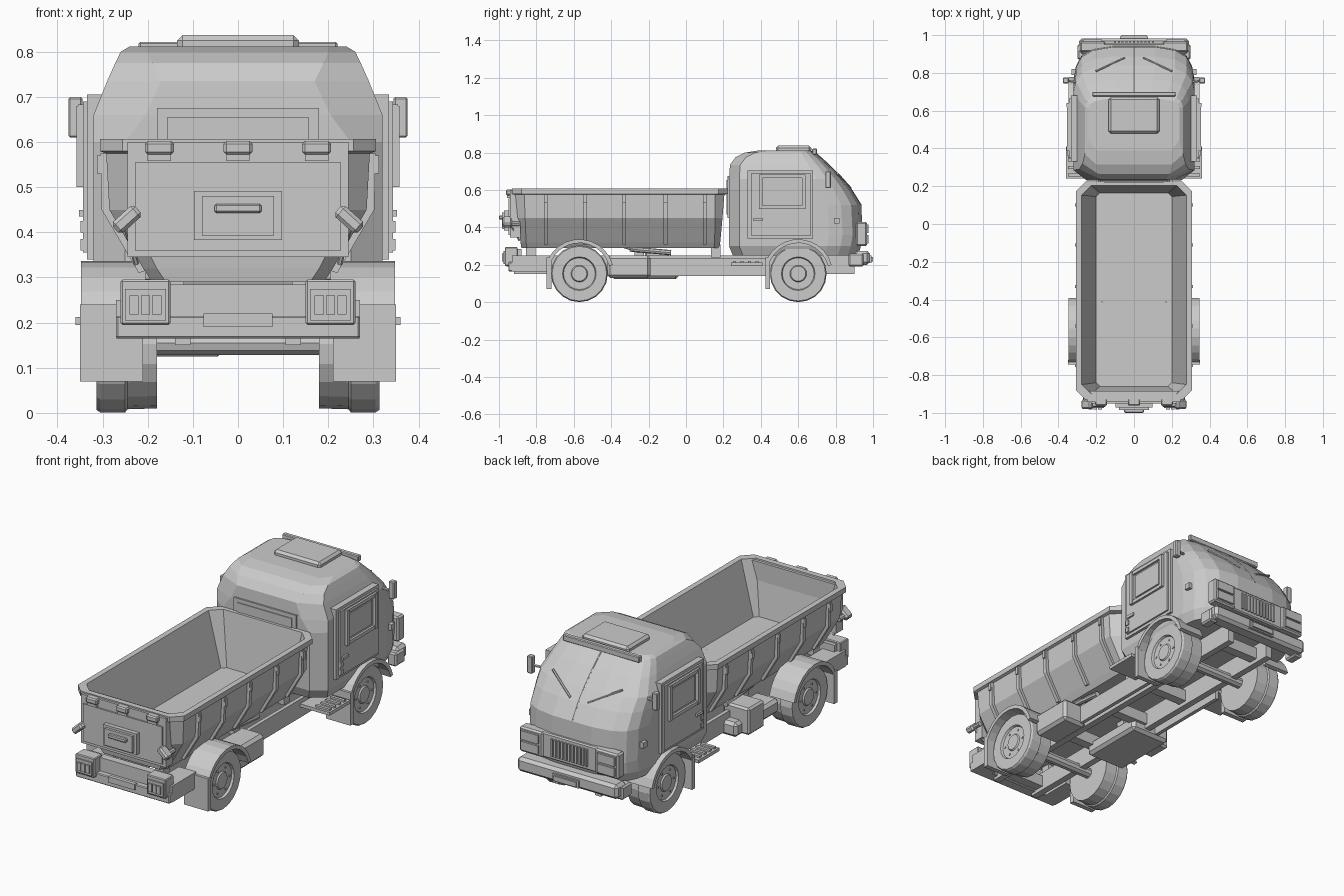
import bpy, bmesh
from math import sin, cos, pi, radians
from mathutils import Vector, Matrix

if "Cube" in bpy.data.objects:
    bpy.data.objects.remove(bpy.data.objects["Cube"])

grey = bpy.data.materials.new("plain grey")
grey.use_nodes = True
COLOUR = (0.6, 0.6, 0.6, 1)
grey.diffuse_color = COLOUR
grey.node_tree.nodes["Principled BSDF"].inputs["Base Color"].default_value = COLOUR


def finish(name, bm, mirror=False, bevel=0):
    bmesh.ops.recalc_face_normals(bm, faces=bm.faces)
    mesh = bpy.data.meshes.new(name)
    bm.to_mesh(mesh)
    bm.free()
    mesh.materials.append(grey)
    ob = bpy.data.objects.new(name, mesh)
    bpy.context.scene.collection.objects.link(ob)
    if bevel:
        mod = ob.modifiers.new("Bevel", 'BEVEL')
        mod.width, mod.segments = bevel, 1
    if mirror:
        ob.modifiers.new("Mirror", 'MIRROR').use_mirror_merge = False
    return ob


def box(name, x, y, z, mirror=False, bevel=0, turn=0):
    """Box from (low, high) spans, optionally turned about its centre."""
    bm = bmesh.new()
    bmesh.ops.create_cube(bm, size=1)
    mid = Vector([(a + b) / 2 for a, b in (x, y, z)])
    size = [b - a for a, b in (x, y, z)]
    bm.transform(Matrix.Translation(mid) @ Matrix.Rotation(radians(turn), 4, 'Y')
                 @ Matrix.Diagonal((*size, 1)))
    return finish(name, bm, mirror, bevel)


def loft(name, rings, mirror=False):
    """Skin a list of equal point rings and cap both ends."""
    bm = bmesh.new()
    rows = [[bm.verts.new(p) for p in ring] for ring in rings]
    n = len(rows[0])
    for a, b in zip(rows, rows[1:]):
        for i in range(n):
            j = (i + 1) % n
            bm.faces.new((a[i], a[j], b[j], b[i]))
    bm.faces.new(rows[0])
    bm.faces.new(rows[-1])
    return finish(name, bm, mirror)


def lathe(name, profile, y, z, sides=20, mirror=True):
    """Turn (x, radius) points about the x axis."""
    turns = [2 * pi * i / sides for i in range(sides)]
    return loft(name, [[(x, y + r * cos(a), z + r * sin(a)) for a in turns]
                       for x, r in profile], mirror)


def bar(name, a, b, r, mirror=False, sides=6):
    a, b = Vector(a), Vector(b)
    bm = bmesh.new()
    bmesh.ops.create_cone(bm, cap_ends=True, segments=sides, radius1=r, radius2=r,
                          depth=(b - a).length)
    bm.transform(Matrix.Translation((a + b) / 2)
                 @ (b - a).to_track_quat('Z', 'Y').to_matrix().to_4x4())
    return finish(name, bm, mirror)


def mirrored(half):
    return half + [(-x, y, z) for x, y, z in reversed(half)]


# Cab shell: slices of height, back, front, half width, rear flat and nose depth
def cab_ring(z, y0, y1, w, rear, d):
    return mirrored([(w * .35, y1, z), (w * .68, y1 - d * .1, z), (w * .87, y1 - d * .3, z),
                     (w * .96, y1 - d * .6, z), (w, y1 - d, z), (w, y0 + .055, z), (rear, y0, z)])


loft("cab", [cab_ring(*s) for s in (
    (.25, .25, .92, .30, .23, .18), (.30, .23, .935, .32, .25, .18), (.36, .23, .945, .32, .25, .18),
    (.52, .23, .937, .32, .25, .18), (.60, .23, .887, .32, .25, .16), (.66, .23, .838, .32, .205, .14),
    (.735, .235, .765, .290, .17, .11), (.775, .265, .72, .272, .19, .09),
    (.80, .315, .69, .26, .20, .07), (.812, .39, .665, .24, .20, .05))])
box("roof_hatch", (-.135, .135), (.48, .67), (.80, .837), bevel=.012)
box("roof_visor", (-.22, .22), (.675, .70), (.79, .822), bevel=.004)
box("rear_window_frame", (-.18, .18), (.222, .245), (.45, .675))
box("rear_window", (-.157, .157), (.217, .235), (.47, .655))

# Windscreen divider and wipers
screen = [(.935, .52), (.885, .60), (.836, .66), (.763, .735), (.718, .775), (.69, .80)]
for (ya, za), (yb, zb) in zip(screen, screen[1:]):
    bar("screen_divider", (0, ya, za), (0, yb, zb), .004)
bar("wiper", (.05, .88, .61), (.20, .81, .688), .006, True)

# Doors with framed windows, mirrors and handles
box("door", (.30, .334), (.33, .68), (.34, .705), True)
box("door_panel", (.32, .343), (.35, .665), (.355, .69), True)
for y in (.39, .62):
    box("window_post", (.33, .358), (y, y + .02), (.50, .68), True)
for z in (.50, .665):
    box("window_rail", (.33, .354), (.39, .64), (z, z + .018), True)
box("door_window", (.33, .349), (.425, .605), (.53, .655), True)
box("door_handle", (.33, .352), (.36, .41), (.435, .45), True)
for z in (.36, .40):
    box("door_hinge", (.33, .349), (.35, .37), (z, z + .025), True)
box("mirror", (.345, .376), (.745, .775), (.61, .70), True, .004)
bar("mirror_arm", (.30, .75, .65), (.36, .76, .65), .007, True)
box("side_marker", (.28, .33), (.79, .82), (.42, .45), True)

# Nose: grille, headlamps and bumper
box("grille_panel", (-.17, .17), (.90, .957), (.30, .43), bevel=.006)
for i in range(11):
    x = -.10 + i * .02
    box("grille_slat", (x - .005, x + .005), (.94, .967), (.32, .41))
box("headlamp_housing", (.15, .285), (.91, .967), (.30, .43), True, .008)
for z in (.315, .37):
    box("headlamp", (.17, .27), (.95, .977), (z, z + .045), True)
box("front_bumper", (-.29, .29), (.90, .983), (.20, .275), bevel=.015)
box("bumper_end", (.25, .30), (.87, .95), (.19, .26), True, .008)
box("front_plate", (-.075, .075), (.97, .992), (.21, .25))
box("front_plate_face", (-.065, .065), (.98, 1.0), (.217, .243))


# Load body: hollow hopper with chamfered corners
def tub_ring(z, w, y0, y1, c):
    return mirrored([(w - c, y1, z), (w, y1 - c, z), (w, y0 + c, z), (w - c, y0, z)])


loft("load_body", [tub_ring(*s) for s in (
    (.29, .19, -.88, .18, .03), (.32, .21, -.885, .183, .03), (.45, .285, -.90, .195, .04),
    (.575, .292, -.915, .205, .05), (.58, .306, -.93, .225, .05), (.607, .306, -.93, .225, .05),
    (.607, .277, -.90, .203, .05), (.33, .20, -.86, .165, .02))])
rib = ((.286, .575), (.305, .575), (.302, .45), (.22, .31), (.205, .315), (.28, .45))
for y in (-.75, -.54, -.33, -.11, .10):
    loft("body_rib", [[(x, yy, z) for x, z in rib] for yy in (y - .01, y + .01)], True)
    box("rib_hook", (.29, .312), (y - .008, y + .008), (.53, .57), True)

# Tailgate with hinges, latches and a handle box
box("tailgate", (-.245, .245), (-.942, -.885), (.345, .60))
box("tailgate_panel", (-.228, .228), (-.95, -.93), (.36, .555))
for x in (-.174, 0, .174):
    box("tailgate_hinge", (x - .032, x + .032), (-.962, -.92), (.572, .602), bevel=.006)
    box("hinge_leaf", (x - .026, x + .026), (-.956, -.93), (.558, .575))
box("handle_box", (-.097, .097), (-.972, -.94), (.383, .492))
box("handle_panel", (-.08, .08), (-.985, -.96), (.393, .48))
box("tailgate_handle", (-.052, .052), (-1.0, -.97), (.443, .463), bevel=.004)
box("latch", (.213, .28), (-.98, -.93), (.412, .445), True, .008, turn=42)
bar("latch_pivot", (.255, -.975, .42), (.255, -.89, .42), .012, True, 8)
bar("lower_latch_arm", (.25, -.94, .42), (.225, -.89, .33), .006, True)

# Chassis rails, cross members and axles
box("chassis_rail", (.105, .14), (-.92, .90), (.15, .25), True)
for y in (-.86, -.38, -.05, .25, .80):
    box("cross_member", (-.11, .11), (y - .025, y + .025), (.17, .23))
for y in (-.57, .60):
    lathe("axle", [(-.22, .028), (.22, .028)], y, .155, 10, False)
box("side_skirt", (.17, .19), (-.19, .43), (.14, .235), True)
box("fuel_tank", (.15, .29), (-.42, -.19), (.13, .25), bevel=.015)
box("equipment_box", (-.30, -.15), (-.22, -.09), (.13, .27), bevel=.01)
box("central_tank", (-.26, -.03), (-.40, -.04), (.125, .20), bevel=.015)
for y in (-.83, -.25, .16):
    box("body_mount", (.12, .17), (y - .025, y + .025), (.24, .31), True)
bar("lift_cylinder", (.17, -.08, .265), (.17, -.30, .285), .014, True, 8)
bar("lift_rod", (.17, -.28, .283), (.17, -.42, .325), .009, True, 8)

# Side steps with treads
box("side_step", (.19, .36), (.24, .41), (.195, .212), True)
for i in range(4):
    y = .26 + i * .04
    box("step_tread", (.27, .35), (y - .008, y + .008), (.21, .222), True)

# Wheels, mudguards and mud flaps
tyre = [(.18, .10), (.18, .143), (.245, .145), (.25, .152), (.305, .152), (.314, .146),
        (.314, .09), (.303, .085), (.303, .045), (.31, .04), (.31, .02)]
arc = [radians(15 + 14 * i) for i in range(11)]
for y in (-.57, .60):
    lathe("wheel", tyre, y, .153, 20)
    for i in range(6):
        a = i * pi / 3
        p, q = y + .065 * cos(a), .153 + .065 * sin(a)
        bar("wheel_nut", (.295, p, q), (.307, p, q), .006, True)
    guard = [(y + .185 * cos(a), .152 + .185 * sin(a)) for a in arc]
    guard += [(y + .165 * cos(a), .152 + .165 * sin(a)) for a in reversed(arc)]
    bm = bmesh.new()
    sides = [[bm.verts.new((x, p, q)) for p, q in guard] for x in (.205, .348)]
    n, last = len(guard), len(guard) - 1
    for i in range(n):
        j = (i + 1) % n
        bm.faces.new((sides[0][i], sides[0][j], sides[1][j], sides[1][i]))
    for s in sides:
        for i in range(len(arc) - 1):
            bm.faces.new((s[i], s[i + 1], s[last - i - 1], s[last - i]))
    finish("mudguard", bm, True)
    box("mud_flap", (.21, .35), (y - .175, y - .15), (.07, .24), True)

# Rear bumper, lamps and number plate
box("rear_bumper", (-.27, .27), (-.95, -.89), (.165, .215), bevel=.004)
box("rear_crossbar", (-.24, .24), (-.92, -.88), (.215, .285))
box("bumper_bracket", (.17, .27), (-.93, -.73), (.165, .25), True)
box("lamp_housing", (.15, .26), (-.968, -.90), (.195, .295), True, .004)
box("lamp_panel", (.16, .25), (-.975, -.95), (.205, .275), True)
for x in (.18, .205, .23):
    box("rear_lamp", (x - .01, x + .01), (-.983, -.96), (.218, .26), True)
box("rear_plate", (-.076, .076), (-.96, -.94), (.19, .22))
